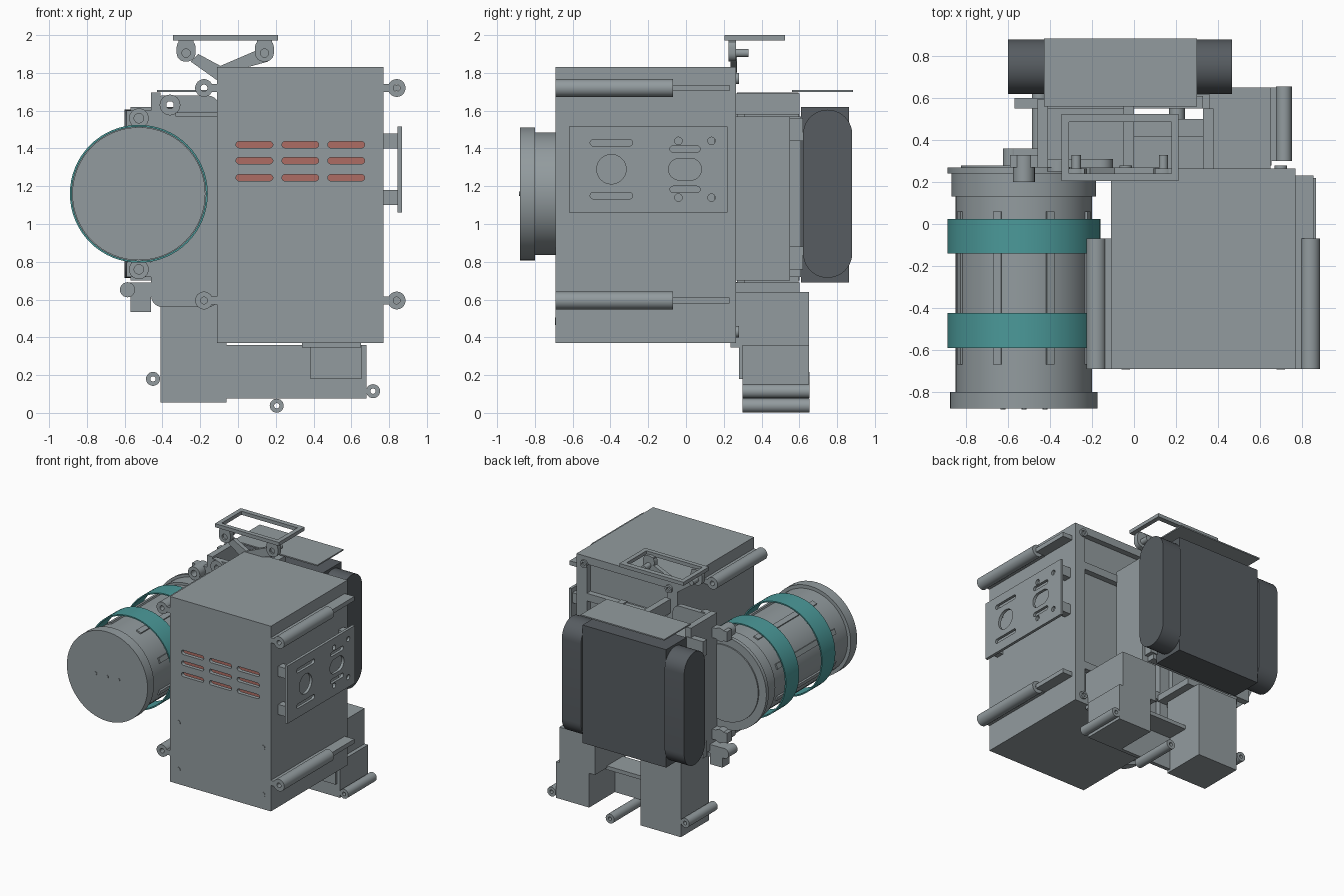
import bpy, bmesh, math
from mathutils import Matrix, Vector

old = bpy.data.objects.get("Cube")
if old:
    bpy.data.objects.remove(old, do_unlink=True)


def material(name, rgb):
    m = bpy.data.materials.new(name)
    m.use_nodes = True
    m.diffuse_color = (*rgb, 1)
    m.node_tree.nodes["Principled BSDF"].inputs["Base Color"].default_value = (*rgb, 1)
    return m


GREY = material("cool_grey", (0.29, 0.33, 0.345))
DARK = material("dark_slate", (0.095, 0.108, 0.12))
TEAL = material("teal", (0.07, 0.32, 0.32))
RED = material("dull_red", (0.42, 0.15, 0.125))
built = []
AXES = {  # local u, v and thickness directions
    "XY": ((1, 0, 0), (0, 1, 0), (0, 0, 1)),
    "XZ": ((1, 0, 0), (0, 0, 1), (0, -1, 0)),
    "YZ": ((0, 1, 0), (0, 0, 1), (1, 0, 0)),
}


def finish(name, mesh, mat):
    mesh.name = name
    mesh.materials.clear()
    mesh.materials.append(mat)
    ob = bpy.data.objects.new(name, mesh)
    bpy.context.collection.objects.link(ob)
    built.append(ob)
    return ob


def box(name, x, y, z, mat=GREY):
    bm = bmesh.new()
    bmesh.ops.create_cube(bm, size=1)
    for v in bm.verts:
        v.co = [(a + b) / 2 + c * (b - a) for (a, b), c in zip((x, y, z), v.co)]
    mesh = bpy.data.meshes.new(name)
    bm.to_mesh(mesh)
    bm.free()
    return finish(name, mesh, mat)


def rect(u0, u1, v0, v1):
    return [(u0, v0), (u1, v0), (u1, v1), (u0, v1)]


def slot(u, v, w, h, r=None, n=6):
    """Rounded rectangle; fully round ends unless r is given."""
    r = r or min(w, h) / 2
    pts = []
    for k in range(4):
        mid = (k + 0.5) * math.pi / 2
        cu = u + math.copysign(w / 2 - r, math.cos(mid))
        cv = v + math.copysign(h / 2 - r, math.sin(mid))
        for i in range(n + 1):
            a = (k + i / n) * math.pi / 2
            p = (cu + r * math.cos(a), cv + r * math.sin(a))
            if not pts or math.dist(p, pts[-1]) > 1e-5:
                pts.append(p)
    if math.dist(pts[0], pts[-1]) < 1e-5:
        pts.pop()
    return pts


def circle(u, v, r, n=6):
    return slot(u, v, 2 * r, 2 * r, n=n)


def plate(name, plane, span, loops, mat=GREY):
    """Extrude an outline with holes across span."""
    cu = bpy.data.curves.new(name, "CURVE")
    cu.dimensions, cu.fill_mode = "2D", "BOTH"
    cu.extrude = abs(span[1] - span[0]) / 2
    for loop in loops:
        s = cu.splines.new("POLY")
        s.points.add(len(loop) - 1)
        for p, q in zip(s.points, loop):
            p.co = (*q, 0, 1)
        s.use_cyclic_u = True
    tmp = bpy.data.objects.new(name + "_outline", cu)
    mesh = bpy.data.meshes.new_from_object(tmp)
    bpy.data.objects.remove(tmp)
    bpy.data.curves.remove(cu)
    u, v, w = (Vector(a) for a in AXES[plane])
    m = Matrix((u, v, w)).transposed().to_4x4()
    m.translation = Vector(abs(c) for c in w) * (sum(span) / 2)
    mesh.transform(m)
    bm = bmesh.new()
    bm.from_mesh(mesh)
    bmesh.ops.remove_doubles(bm, verts=bm.verts, dist=1e-5)
    bmesh.ops.recalc_face_normals(bm, faces=bm.faces)
    bm.to_mesh(mesh)
    bm.free()
    return finish(name, mesh, mat)


def rod(name, x, z, r, y, hole=0, mat=GREY, n=6):
    loops = [circle(x, z, r, n)] + ([circle(x, z, hole, n)] if hole else [])
    return plate(name, "XZ", y, loops, mat)


# Main housing: vented front, walls, framed back
X0, X1, Z0, Z1 = -0.11, 0.77, 0.37, 1.83
vents = [slot(x, z, 0.195, 0.034) for x in (0.087, 0.33, 0.573) for z in (1.42, 1.335, 1.245)]
plate("housing_front", "XZ", (-0.69, -0.66), [rect(X0, X1, Z0, Z1)] + vents)
box("housing_top", (X0, X1), (-0.66, 0.26), (Z1 - 0.03, Z1))
box("housing_bottom", (X0, X1), (-0.66, 0.26), (Z0, Z0 + 0.03))
for side, a in (("right", X0), ("left", X1 - 0.03)):
    box(f"housing_{side}_wall", (a, a + 0.03), (-0.66, 0.26), (Z0 + 0.03, Z1 - 0.03))
windows = [rect(X0 + 0.09, X1 - 0.09, a, b) for a, b in ((0.43, 0.66), (0.72, 1.48), (1.54, 1.77))]
plate("back_frame", "XZ", (0.22, 0.265), [rect(X0, X1, Z0, Z1)] + windows)
box("back_panel", (X0 + 0.03, X1 - 0.03), (0.19, 0.22), (Z0 + 0.03, Z1 - 0.03))
box("vent_backing", (X0 + 0.04, X1 - 0.04), (-0.6, -0.57), (1.17, 1.5), RED)
for x in (-0.04, 0.7):
    for z in (0.855, 0.485):
        rod("front_screw", x, z, 0.02, (-0.694, -0.68))
    for z in (0.43, 1.77):
        rod("back_screw", x, z, 0.03, (0.26, 0.28), 0.015)

# Side rails on both walls
for z in (0.595, 1.72):
    for x, wall in ((-0.18, X0), (0.84, X1)):
        rod("rail", x, z, 0.047, (-0.69, -0.07), 0.018, n=8)
        box("rail_tab", tuple(sorted((wall, x + 0.035 * (1 if x < 0 else -1)))), (-0.69, -0.07), (z - 0.02, z + 0.02))
    box("rail_tail", (X1, 0.855), (-0.07, 0.23), (z - 0.017, z + 0.017))

# Left access panel with slots
holes = [circle(-0.395, 1.29, 0.078, 8), slot(-0.005, 1.29, 0.175, 0.115)]
for s in (-1, 1):
    holes += [slot(-0.395, 1.29 + s * 0.14, 0.225, 0.035), slot(-0.005, 1.29 + s * 0.107, 0.16, 0.034)]
    holes += [circle(y, 1.29 + s * 0.15, 0.02, 4) for y in (-0.04, 0.135)]
    for y in (-0.57, 0.18):
        box("panel_standoff", (X1, 0.85), (y - 0.03, y + 0.03), (1.25 + s * 0.15, 1.33 + s * 0.15))
plate("access_panel", "YZ", (0.845, 0.867), [rect(-0.62, 0.22, 1.06, 1.515)] + holes)

# Cylindrical tank with caps and hoops
CX, CZ = -0.525, 1.16
for part, r, y in (("body", 0.325, (-0.8, 0.2)), ("front_cap", 0.352, (-0.88, -0.8)),
                   ("rear_cap", 0.345, (0.13, 0.245)), ("rear_flange", 0.365, (0.24, 0.27)),
                   ("rear_disc", 0.3, (0.27, 0.28))):
    rod("tank_" + part, CX, CZ, r, y, n=16)
for y in (-0.59, -0.14):
    rod("tank_hoop", CX, CZ, 0.365, (y, y + 0.165), 0.355, TEAL, 16)
for k in range(8):
    a = (k + 0.5) * math.pi / 4
    c, s = math.cos(a), math.sin(a)
    strip = [(CX + c * u - s * v, CZ + s * u + c * v) for u, v in rect(0.31, 0.336, -0.02, 0.02)]
    plate("tank_rib", "XZ", (-0.67, 0.06), [strip])
for dx in (-0.1, 0, 0.1):
    rod("cap_dot", CX + dx, CZ, 0.012, (-0.884, -0.87), n=3)

# Tank mounting plate, lugs and lower bar
plate("tank_mount", "XZ", (0.27, 0.31),
      [slot(-0.28, 1.12, 0.36, 1.12, 0.06), circle(-0.36, 1.63, 0.02)])
rod("mount_boss", -0.36, 1.63, 0.055, (0.25, 0.3), 0.02)
for z, s in ((1.56, 1), (0.76, -1)):
    rod("tank_lug", CX, z, 0.052, (0.2, 0.33), 0.025)
    box("lug_block", (-0.59, -0.42), (0.27, 0.33), (z - 0.04, z + 0.04))
    box("clamp_arm", (-0.57, -0.42), (0.55, 0.6), (z - 0.06, z + 0.06))
    box("unit_clip", (0.3, 0.36), (0.55, 0.62), (z - s * 0.06 - 0.06, z - s * 0.06 + 0.06))
box("lower_bar", (-0.58, -0.08), (0.27, 0.36), (0.62, 0.69))
rod("bar_end", -0.585, 0.652, 0.04, (0.25, 0.36))
box("lower_lug", (-0.57, -0.46), (0.27, 0.36), (0.535, 0.63))
box("upper_strip", (-0.33, X0), (0.23, 0.27), (1.57, 1.59))

# Open carrier between housing and rear unit
box("carrier_right_wall", (-0.46, -0.41), (0.27, 0.595), (0.64, 1.695))
box("carrier_left_wall", (0.33, 0.38), (0.26, 0.55), (0.7, 1.57))
box("carrier_back", (-0.41, 0.33), (0.55, 0.61), (0.72, 1.57))
box("carrier_beam", (-0.05, 0.0), (0.26, 0.6), (1.58, 1.69))
box("carrier_shelf", (-0.41, 0.0), (0.265, 0.55), (1.5, 1.54))
box("carrier_floor", (-0.41, 0.0), (0.265, 0.6), (0.64, 0.69))
box("carrier_cross_bar", (0.0, 0.33), (0.265, 0.42), (1.52, 1.56))

# Dark rear unit with rounded ends and a top cover
box("unit_core", (-0.43, 0.3), (0.61, 0.862), (0.69, 1.62), DARK)
for side, x in (("right", (-0.6, -0.43)), ("left", (0.3, 0.467))):
    plate(f"unit_{side}_end", "YZ", x, [slot(0.75, 1.16, 0.26, 0.89, n=10)], DARK)
box("unit_cover", (-0.43, 0.3), (0.56, 0.885), (1.7, 1.71))

# Top handle frame with pivots and V arms
plate("handle_frame", "XY", (1.972, 2.0), [rect(-0.345, 0.213, 0.205, 0.525), rect(-0.31, 0.178, 0.24, 0.485)])
for x, tip in ((-0.275, -0.33), (0.14, 0.19)):
    plate("handle_pivot", "XZ", (0.225, 0.265), [slot(x, 1.92, 0.1, 0.12, 0.045), circle(x, 1.905, 0.022)])
    box("pivot_post", (x - 0.04, x + 0.04), (0.225, 0.265), (1.955, 1.975))
    rod("pivot_pin", x, 1.905, 0.022, (0.24, 0.33))
plate("right_arm", "XZ", (0.235, 0.27), [[(-0.25, 1.86), (-0.21, 1.9), (-0.08, 1.83), (-0.08, 1.75), (-0.11, 1.76)]])
plate("left_arm", "XZ", (0.235, 0.27), [[(0.1, 1.92), (0.16, 1.86), (0.05, 1.83), (-0.11, 1.8), (-0.11, 1.83)]])

# Feet blocks, bridge and foot rods
box("right_foot", (-0.41, -0.06), (0.3, 0.65), (0.055, 0.64))
box("left_foot_upper", (0.34, 0.65), (0.235, 0.65), (0.345, 0.64))
box("left_foot", (0.39, 0.68), (0.3, 0.65), (0.075, 0.36))
box("foot_step", (0.385, 0.655), (0.28, 0.31), (0.18, 0.36))
box("foot_bridge", (-0.06, 0.39), (0.3, 0.33), (0.075, 0.355))
box("bridge_shelf", (-0.06, 0.39), (0.3, 0.5), (0.33, 0.36))
for x, z in ((-0.45, 0.18), (0.715, 0.115), (0.205, 0.038)):
    rod("foot_rod", x, z, 0.037, (0.3, 0.655), 0.014)

# Smooth the round parts, keep hard edges sharp
bpy.ops.object.select_all(action="DESELECT")
for ob in built:
    ob.select_set(True)
bpy.context.view_layer.objects.active = built[0]
bpy.ops.object.shade_smooth_by_angle(angle=math.radians(30))
